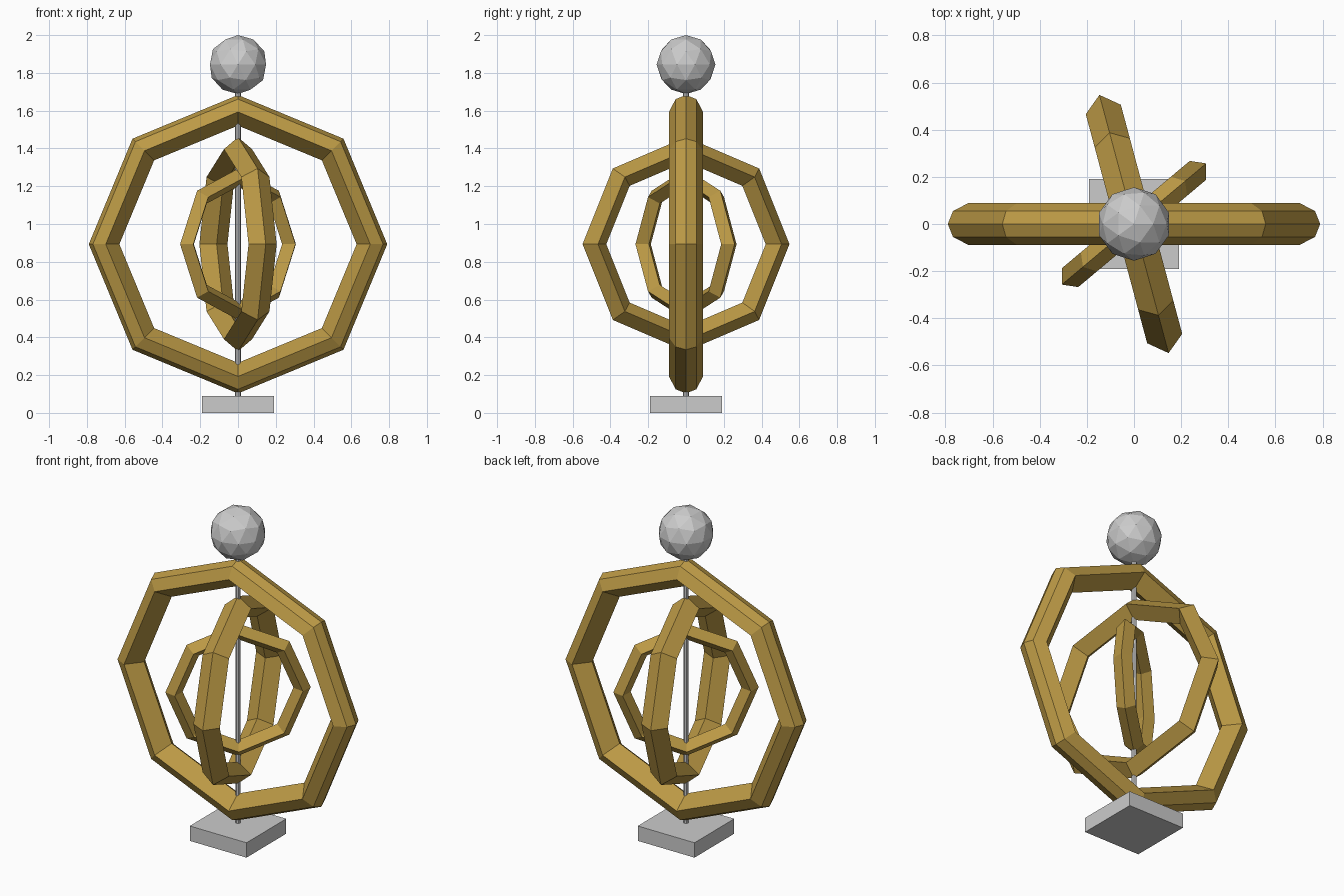
import bpy
from math import cos, sin, pi, radians

if "Cube" in bpy.data.objects:
    bpy.data.objects.remove(bpy.data.objects["Cube"])

CENTRE_Z = 0.893
gold = bpy.data.materials.new("gold")
gold.diffuse_color = (0.50, 0.32, 0.06, 1)
gold.use_nodes = True
gold.node_tree.nodes["Principled BSDF"].inputs["Base Color"].default_value = gold.diffuse_color


def ring(name, profile, angle, sides=8):
    """Sweep a closed (radius, depth) profile round an upright octagon."""
    n = len(profile)
    verts, faces = [], []
    for i in range(sides):
        a = 2 * pi * i / sides
        for r, d in profile:
            verts.append((r * cos(a), d, r * sin(a)))
    for i in range(sides):
        j = (i + 1) % sides
        for k in range(n):
            m = (k + 1) % n
            faces.append((i * n + k, i * n + m, j * n + m, j * n + k))
    mesh = bpy.data.meshes.new(name)
    mesh.from_pydata(verts, [], faces)
    mesh.materials.append(gold)
    ob = bpy.data.objects.new(name, mesh)
    bpy.context.collection.objects.link(ob)
    ob.location.z = CENTRE_Z
    ob.rotation_euler.z = radians(angle)
    # consistent outward normals
    bpy.ops.object.select_all(action='DESELECT')
    bpy.context.view_layer.objects.active = ob
    ob.select_set(True)
    bpy.ops.object.mode_set(mode='EDIT')
    bpy.ops.mesh.select_all(action='SELECT')
    bpy.ops.mesh.normals_make_consistent(inside=False)
    bpy.ops.object.mode_set(mode='OBJECT')
    return ob


def diamond(outer, mid, inner, half_depth):
    return [(outer, 0), (mid, half_depth), (inner, 0), (mid, -half_depth)]


# three nested rings; the largest has a rounded outer side
ring("outer_ring", [(0.79, 0), (0.768, 0.055), (0.70, 0.09), (0.628, 0),
                    (0.70, -0.09), (0.768, -0.055)], 0)
ring("middle_ring", diamond(0.567, 0.503, 0.437, 0.077), 105)
ring("inner_ring", diamond(0.40, 0.353, 0.305, 0.053), 40)

# square base
bpy.ops.mesh.primitive_cube_add(size=1, location=(0, 0, 0.045))
base = bpy.context.object
base.name = "base"
base.scale = (0.38, 0.38, 0.09)

# central rod
bpy.ops.mesh.primitive_cylinder_add(vertices=8, radius=0.015, depth=1.66,
                                    location=(0, 0, 0.89))
bpy.context.object.name = "rod"

# faceted ball on top
bpy.ops.mesh.primitive_ico_sphere_add(subdivisions=2, radius=0.156,
                                      location=(0, 0, 1.844))
bpy.context.object.name = "top_ball"
